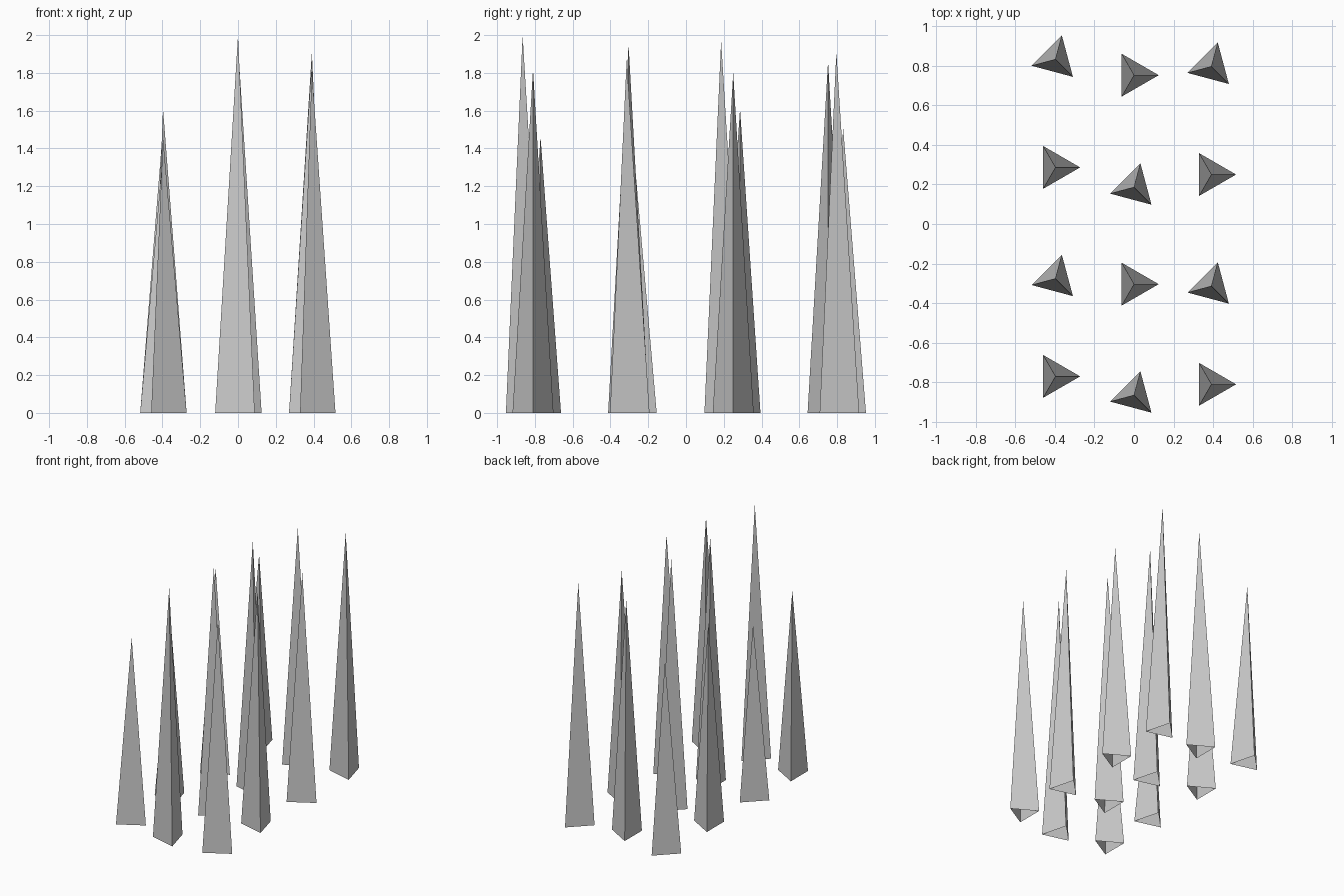
import bpy
from math import radians

if "Cube" in bpy.data.objects:
    bpy.data.objects.remove(bpy.data.objects["Cube"])

RADIUS = 0.125
# Each column: x, then (y, height) from front to back
COLUMNS = [
    (-0.397, [(-0.77, 1.46), (-0.276, 1.38), (0.286, 1.61), (0.832, 1.51)]),
    (0.0, [(-0.865, 2.0), (-0.304, 1.95), (0.186, 1.97), (0.752, 1.86)]),
    (0.391, [(-0.81, 1.82), (-0.314, 1.87), (0.25, 1.80), (0.796, 1.91)]),
]


def spike(name, x, y, height, corner_angle):
    """Three-sided spike, open underneath, one base corner at corner_angle."""
    bpy.ops.mesh.primitive_cone_add(
        vertices=3, radius1=RADIUS, radius2=0, depth=height,
        end_fill_type='NOTHING', location=(x, y, height / 2),
        rotation=(0, 0, radians(corner_angle - 90)))
    bpy.context.object.name = name


# Spikes alternate between two orientations in a checkerboard
for c, (x, spikes) in enumerate(COLUMNS):
    for r, (y, height) in enumerate(spikes):
        angle = 0 if (c + r) % 2 == 0 else 75
        spike(f"spike_{c + 1}_{r + 1}", x, y, height, angle)
